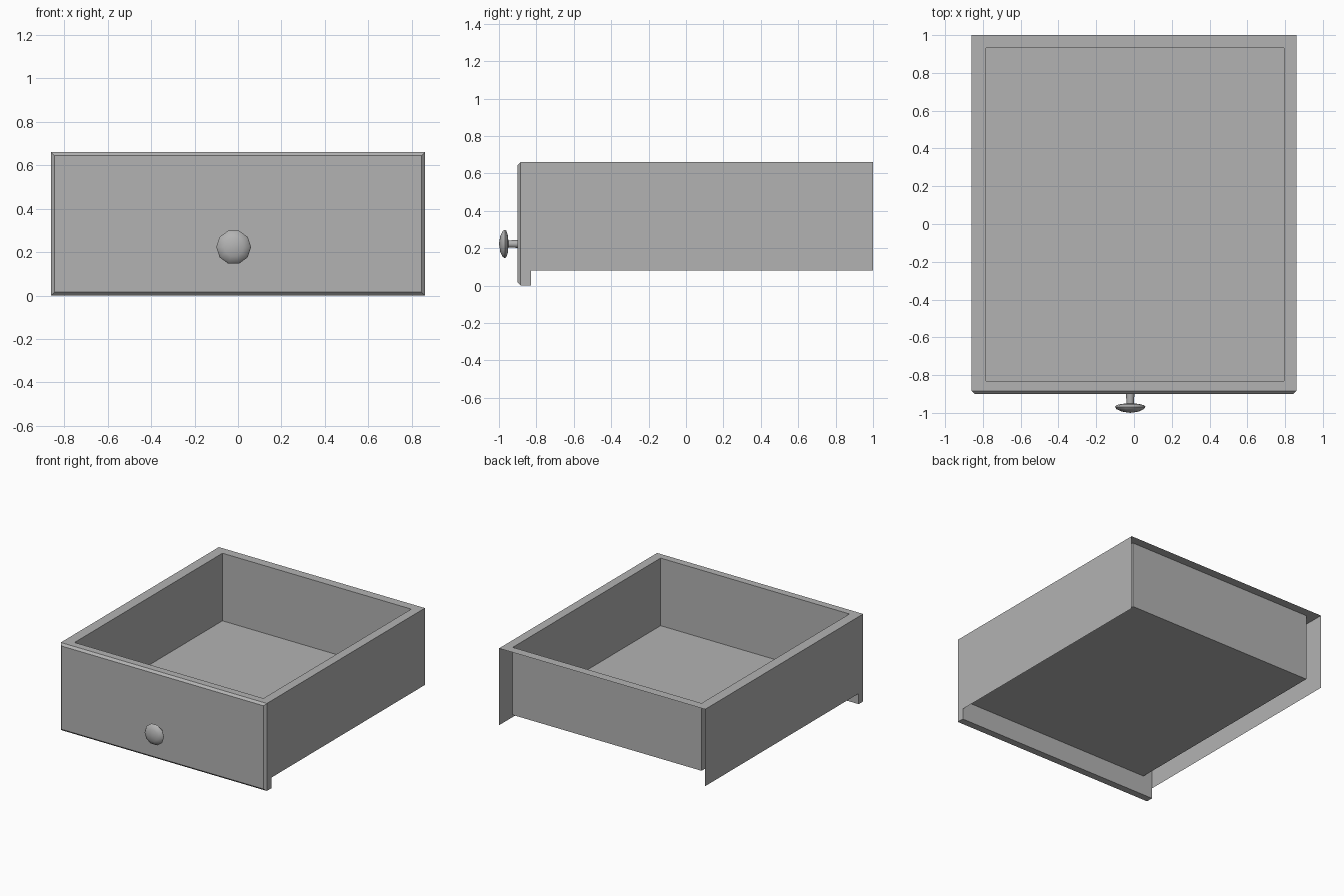
import bpy, bmesh, math
from mathutils import Matrix

cube = bpy.data.objects.get("Cube")
if cube:
    bpy.data.objects.remove(cube, do_unlink=True)

grey = bpy.data.materials.new("plain grey")
grey.use_nodes = True
colour = (0.45, 0.45, 0.45, 1)
grey.diffuse_color = colour
grey.node_tree.nodes["Principled BSDF"].inputs["Base Color"].default_value = colour

# Main dimensions: outer shell, inner tray, front panel
W, BACK, FRONT, TOP, SKIRT = 0.86, 1.0, -0.90, 0.66, 0.08
IN_L, IN_R, IN_BACK, IN_FRONT, FLOOR = -0.783, 0.793, 0.933, -0.83, 0.15
BEVEL = 0.016
SHOULDER = FRONT + BEVEL


def make(name, bm, weld=True):
    if weld:
        bmesh.ops.remove_doubles(bm, verts=bm.verts, dist=0.0005)
    mesh = bpy.data.meshes.new(name)
    bm.to_mesh(mesh)
    bm.free()
    obj = bpy.data.objects.new(name, mesh)
    bpy.context.collection.objects.link(obj)
    mesh.materials.append(grey)
    return obj


def face(bm, points):
    return bm.faces.new([bm.verts.new(p) for p in points])


def rect(x, y, z):
    """Corners of a level rectangle."""
    return [(x[0], y[0], z), (x[1], y[0], z), (x[1], y[1], z), (x[0], y[1], z)]


def bridge(bm, a, b):
    """Band of quads between two four-cornered loops."""
    for i in range(4):
        j = (i + 1) % 4
        face(bm, [a[i], a[j], b[j], b[i]])


# Open tray made of thin sheets, seen from inside
bm = bmesh.new()
rim_in = rect((IN_L, IN_R), (IN_FRONT, IN_BACK), TOP)
floor = rect((IN_L, IN_R), (IN_FRONT, IN_BACK), FLOOR)
bridge(bm, rim_in, floor)
face(bm, floor)
make("tray", bm)

# Flat rim around the tray opening
bm = bmesh.new()
bridge(bm, rect((-W, W), (SHOULDER, BACK), TOP), rim_in)
make("top_rim", bm)

# Side sheets, each stepping down to a foot behind the front panel
for name, x in (("left_side", W), ("right_side", -W)):
    bm = bmesh.new()
    outline = [(SHOULDER, 0), (IN_FRONT, 0), (IN_FRONT, SKIRT),
               (BACK, SKIRT), (BACK, TOP), (SHOULDER, TOP)]
    outline = outline if x > 0 else outline[::-1]
    face(bm, [(x, y, z) for y, z in outline])
    make(name, bm)

# Front panel with a chamfered face, an underside and a lower back
bm = bmesh.new()


def upright(y, inset):
    w, lo, hi = W - inset, inset, TOP - inset
    return [(-w, y, lo), (w, y, lo), (w, y, hi), (-w, y, hi)]


bridge(bm, upright(SHOULDER, 0), upright(FRONT, BEVEL))
face(bm, upright(FRONT, BEVEL))
face(bm, rect((-W, W), (SHOULDER, IN_FRONT), 0)[::-1])
face(bm, [(W, IN_FRONT, 0), (-W, IN_FRONT, 0), (-W, IN_FRONT, TOP),
          (IN_L, IN_FRONT, TOP), (IN_L, IN_FRONT, FLOOR),
          (IN_R, IN_FRONT, FLOOR), (IN_R, IN_FRONT, TOP), (W, IN_FRONT, TOP)])
make("front_panel", bm)

# Ten-sided mushroom knob, turned from a radius and depth profile
bm = bmesh.new()
profile = [(0.022, FRONT), (0.02, -0.95), (0.05, -0.953), (0.074, -0.96),
           (0.08, -0.968), (0.073, -0.98), (0.045, -0.993), (0, -1.0)]
verts = [bm.verts.new((r, y, 0)) for r, y in profile]
edges = [bm.edges.new(pair) for pair in zip(verts, verts[1:])]
bmesh.ops.spin(bm, geom=verts + edges, cent=(0, 0, 0), axis=(0, 1, 0),
               angle=math.tau, steps=10)
bmesh.ops.remove_doubles(bm, verts=bm.verts, dist=0.0005)
bmesh.ops.recalc_face_normals(bm, faces=bm.faces)
bmesh.ops.transform(bm, matrix=Matrix.Translation((-0.02, 0, 0.223)), verts=bm.verts)
knob = make("knob", bm)
bpy.ops.object.select_all(action="DESELECT")
knob.select_set(True)
bpy.context.view_layer.objects.active = knob
bpy.ops.object.shade_smooth_by_angle(angle=math.radians(50))
